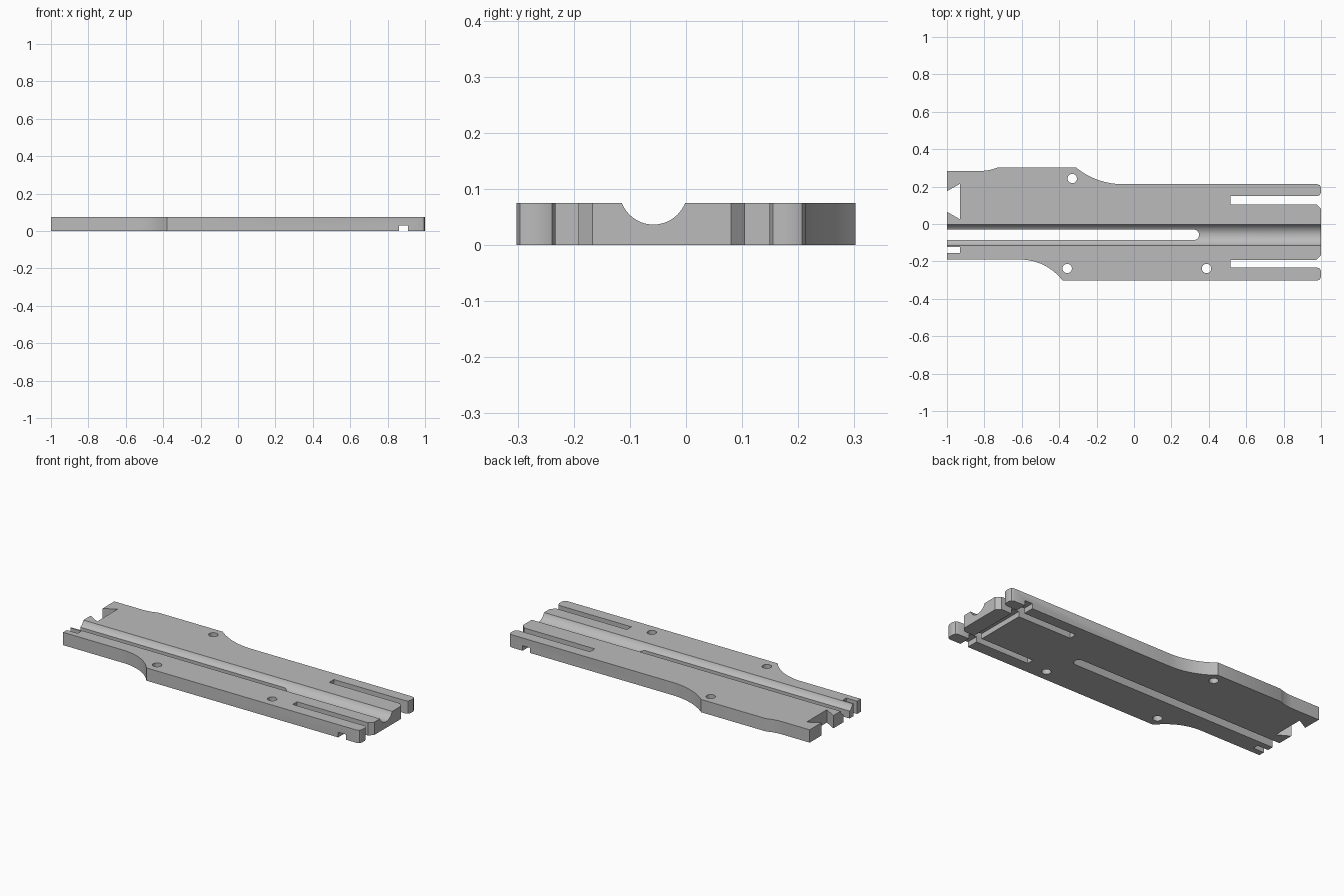
import bpy
import bmesh
from math import sin, cos, pi, radians
from mathutils import Matrix

if "Cube" in bpy.data.objects:
    bpy.data.objects.remove(bpy.data.objects["Cube"])

THICK = 0.075
GROOVE_Y = -0.058

grey = bpy.data.materials.new("plain grey")
grey.use_nodes = True
colour = (0.5, 0.5, 0.5, 1)
grey.diffuse_color = colour
grey.node_tree.nodes["Principled BSDF"].inputs["Base Color"].default_value = colour


def link(name, bm):
    bmesh.ops.recalc_face_normals(bm, faces=bm.faces)
    mesh = bpy.data.meshes.new(name)
    bm.to_mesh(mesh)
    bm.free()
    mesh.materials.append(grey)
    obj = bpy.data.objects.new(name, mesh)
    bpy.context.collection.objects.link(obj)
    return obj


def cylinder(name, radius, depth, matrix, sides):
    bm = bmesh.new()
    bmesh.ops.create_cone(bm, cap_ends=True, segments=sides, radius1=radius,
                          radius2=radius, depth=depth, matrix=matrix)
    return link(name, bm)


def box(name, size, centre):
    bm = bmesh.new()
    bmesh.ops.create_cube(bm, size=1, matrix=Matrix.Translation(centre) @ Matrix.Diagonal((*size, 1)))
    return link(name, bm)


def sweep(start, end, steps=12):
    """Arc that leaves start along x and ends at end."""
    dx, dy = end[0] - start[0], end[1] - start[1]
    radius = (dx * dx + dy * dy) / (2 * abs(dy))
    side = 1 if dy > 0 else -1
    pts = []
    for i in range(steps + 1):
        x = dx * i / steps
        pts.append((start[0] + x, start[1] + side * (radius - (radius ** 2 - x * x) ** 0.5)))
    return pts


def slot_end(cx, cy, r, steps=16):
    return [(cx + r * sin(pi * i / steps), cy + r * cos(pi * i / steps)) for i in range(steps + 1)]


def prong_tip(low, high):
    """Rounded end of a side prong, from low y to high y."""
    c = 0.02
    return [(1 - c, low), (1 - c * 0.3, low + c * 0.3), (1, low + c),
            (1, high - c), (1 - c * 0.3, high - c * 0.3), (1 - c, high)]


# Plate outline, counter-clockwise from the rear edge of the narrow notch
outline = [(-1, -0.155), (-1, -0.19)]
outline += sweep((-0.61, -0.19), (-0.385, -0.298)) + [(-0.38, -0.302)]
outline += prong_tip(-0.302, -0.233)
outline += [(0.517, -0.233), (0.517, -0.192)]
outline += [(0.975, -0.192), (1, -0.167), (1, 0.08), (0.975, 0.105)]
outline += [(0.517, 0.105), (0.517, 0.149)]
outline += prong_tip(0.149, 0.213)
outline += sweep((-0.06, 0.213), (-0.31, 0.302))
outline += sweep((-0.82, 0.284), (-0.73, 0.302))[::-1]
# Dovetail notch, long slot and narrow notch
outline += [(-1, 0.284), (-1, 0.175), (-0.93, 0.215), (-0.93, 0.025), (-1, 0.065)]
outline += [(-1, GROOVE_Y + 0.028)] + slot_end(0.32, GROOVE_Y, 0.028) + [(-1, GROOVE_Y - 0.028)]
outline += [(-1, -0.122), (-0.93, -0.122), (-0.93, -0.155)]

bm = bmesh.new()
face = bm.faces.new([bm.verts.new((x, y, 0)) for x, y in outline])
top = bmesh.ops.extrude_face_region(bm, geom=[face])["geom"]
bmesh.ops.translate(bm, vec=(0, 0, THICK), verts=[v for v in top if isinstance(v, bmesh.types.BMVert)])
plate = link("plate", bm)

# Cutters: round groove on top, cross channel underneath, three pin holes
along_x = Matrix.Translation((0, GROOVE_Y, 0.097)) @ Matrix.Rotation(radians(90), 4, "Y")
cutters = [cylinder("groove_cutter", 0.0605, 2.4, along_x, 64),
           box("channel_cutter", (0.05, 1, 0.06), (0.885, 0, 0))]
for x, y in [(-0.33, 0.243), (-0.357, -0.238), (0.388, -0.238)]:
    cutters.append(cylinder("hole_cutter", 0.025, 0.4, Matrix.Translation((x, y, 0)), 32))

bpy.context.view_layer.objects.active = plate
for cutter in cutters:
    cutter.hide_render = True
    mod = plate.modifiers.new("cut", "BOOLEAN")
    mod.operation = "DIFFERENCE"
    mod.solver = "EXACT"
    mod.object = cutter
    bpy.ops.object.modifier_apply(modifier=mod.name)
    bpy.data.objects.remove(cutter)

for obj in bpy.context.selected_objects:
    obj.select_set(False)
plate.select_set(True)
bpy.ops.object.shade_smooth_by_angle(angle=radians(25))
